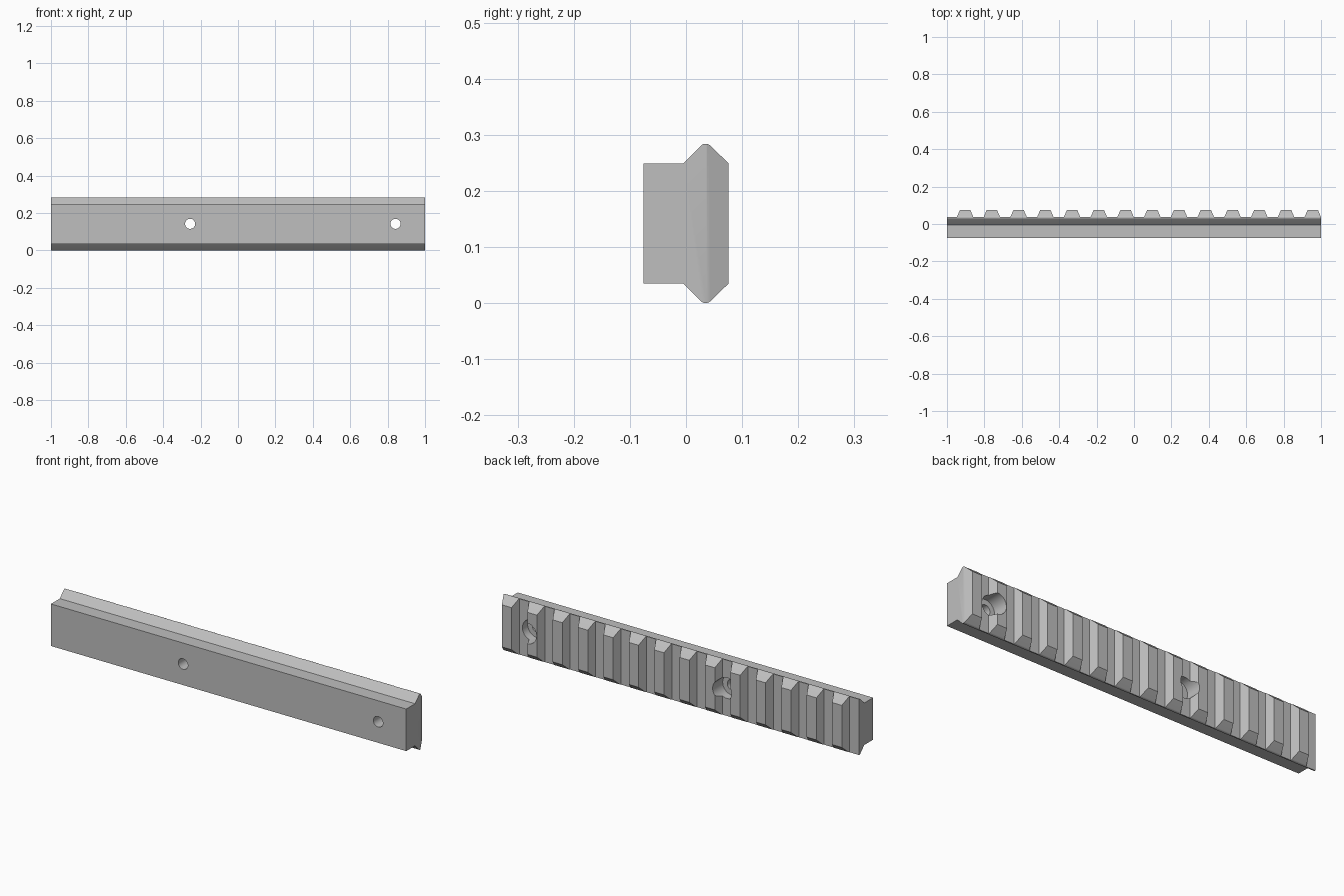
import bpy, bmesh, math
from mathutils import Matrix, Vector

cube = bpy.data.objects.get("Cube")
if cube:
    bpy.data.objects.remove(cube, do_unlink=True)

grey = bpy.data.materials.new("matte_grey")
grey.use_nodes = True
colour = (0.52, 0.52, 0.52, 1)
grey.diffuse_color = colour
grey.node_tree.nodes["Principled BSDF"].inputs["Base Color"].default_value = colour


def finish(name, bm):
    bmesh.ops.recalc_face_normals(bm, faces=bm.faces)
    mesh = bpy.data.meshes.new(name)
    bm.to_mesh(mesh)
    bm.free()
    mesh.materials.append(grey)
    obj = bpy.data.objects.new(name, mesh)
    bpy.context.collection.objects.link(obj)
    return obj


def prism(name, points, direction):
    """Extrude a closed outline along a direction."""
    bm = bmesh.new()
    face = bm.faces.new([bm.verts.new(p) for p in points])
    out = bmesh.ops.extrude_face_region(bm, geom=[face])
    verts = [v for v in out["geom"] if isinstance(v, bmesh.types.BMVert)]
    bmesh.ops.translate(bm, verts=verts, vec=direction)
    return finish(name, bm)


def cylinder(name, x, radius, y0, y1):
    """Cylinder along y at mid height."""
    bm = bmesh.new()
    bmesh.ops.create_cone(
        bm, cap_ends=True, segments=40, radius1=radius, radius2=radius, depth=y1 - y0,
        matrix=Matrix.Translation((x, (y0 + y1) / 2, MID)) @ Matrix.Rotation(math.pi / 2, 4, "X"))
    return finish(name, bm)


def cut(obj, tool, operation):
    """Apply a boolean and discard the tool."""
    mod = obj.modifiers.new("cut", "BOOLEAN")
    mod.operation, mod.object, mod.solver = operation, tool, "EXACT"
    graph = bpy.context.evaluated_depsgraph_get()
    mesh = bpy.data.meshes.new_from_object(obj.evaluated_get(graph))
    obj.modifiers.clear()
    obj.data = mesh
    bpy.data.objects.remove(tool, do_unlink=True)


MID = 0.142
FRONT, BACK, FLOOR = -0.076, 0.076, 0.037

# Rail cross-section: block with a flared head and rounded ridges
ridge_y, ridge_r = 0.035, 0.012
upper = [(FRONT, 0.107), (-0.005, 0.107)]
for i in range(9):
    a = math.radians(135 - 90 * i / 8)
    upper.append((ridge_y + ridge_r * math.cos(a), 0.130 + ridge_r * math.sin(a)))
upper.append((BACK, 0.107))
section = [(-1, y, MID + h) for y, h in upper] + [(-1, y, MID - h) for y, h in reversed(upper)]
rail = prism("toothed_rail", section, Vector((2, 0, 0)))

# Toothed outline seen from the top, intersected with the section
pitch, count, base, tip = 0.143, 14, 0.044, 0.027
outline = [(-1.1, -0.2), (-1.1, FLOOR)]
for i in range(count):
    c = 0.956 - pitch * (count - 1 - i)
    outline += [(c - base, FLOOR), (c - tip, BACK + 0.0005),
                (c + tip, BACK + 0.0005), (c + base, FLOOR)]
outline += [(1.1, FLOOR), (1.1, -0.2)]
teeth = prism("teeth_cutter", [(x, y, -0.1) for x, y in outline], Vector((0, 0, 0.5)))
cut(rail, teeth, "INTERSECT")

# Counterbored screw holes
for x in (-0.256, 0.842):
    cut(rail, cylinder("hole_cutter", x, 0.027, -0.2, 0.2), "DIFFERENCE")
    cut(rail, cylinder("counterbore_cutter", x, 0.053, -0.005, 0.2), "DIFFERENCE")

bpy.ops.object.select_all(action="DESELECT")
rail.select_set(True)
bpy.context.view_layer.objects.active = rail
bpy.ops.object.shade_smooth_by_angle(angle=math.radians(25))
